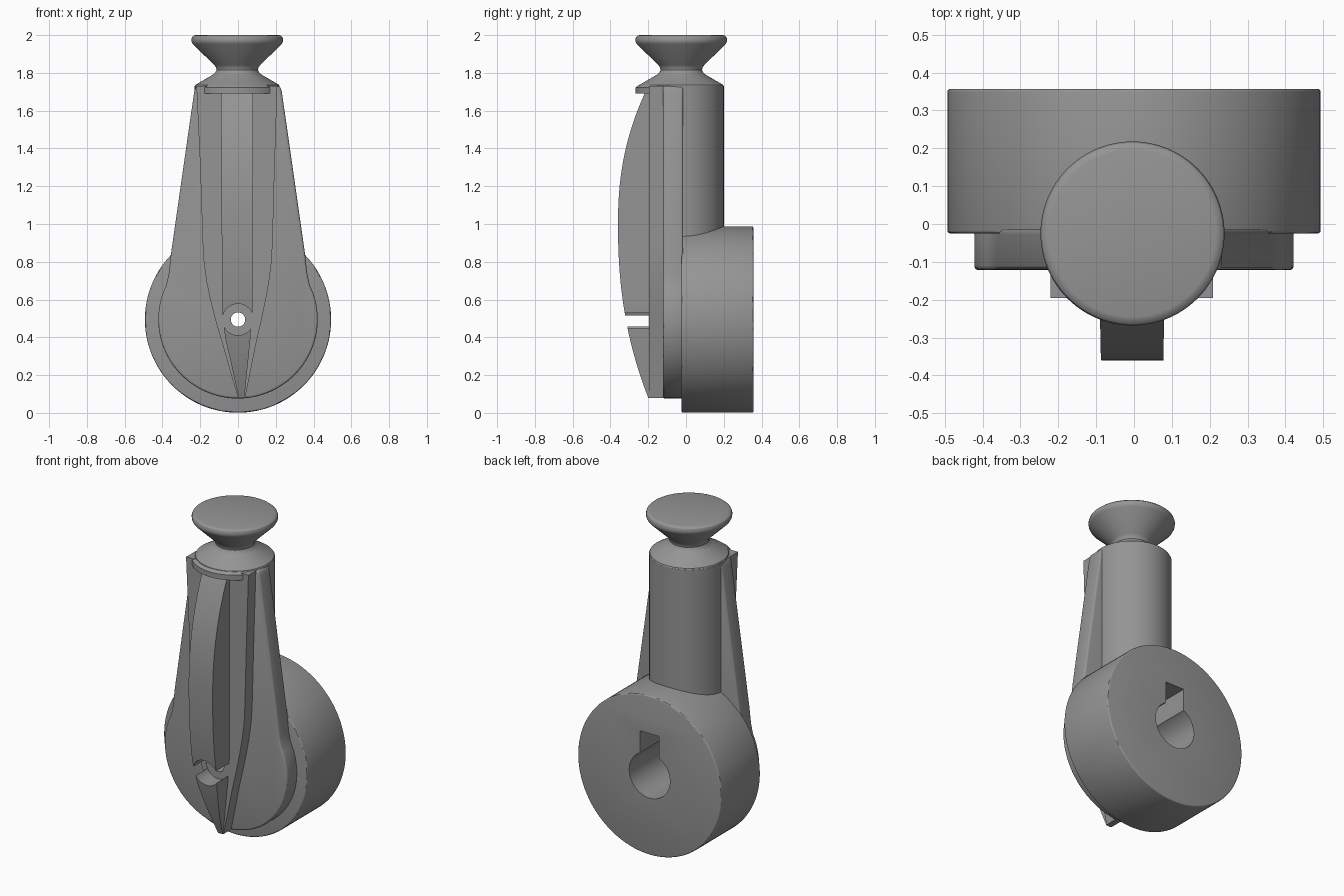
import bpy, bmesh, math

if "Cube" in bpy.data.objects:
    bpy.data.objects.remove(bpy.data.objects["Cube"])

grey = bpy.data.materials.new("plain grey")
grey.diffuse_color = (0.30, 0.30, 0.30, 1)
grey.use_nodes = True
grey.node_tree.nodes["Principled BSDF"].inputs["Base Color"].default_value = grey.diffuse_color
CZ = 0.494       # height of the hub axis
KX, KY = -0.004, -0.025   # vertical axis of the stem and knob


def finish(name, bm):
    bmesh.ops.remove_doubles(bm, verts=bm.verts, dist=1e-5)
    bmesh.ops.recalc_face_normals(bm, faces=bm.faces)
    me = bpy.data.meshes.new(name)
    bm.to_mesh(me)
    bm.free()
    ob = bpy.data.objects.new(name, me)
    bpy.context.collection.objects.link(ob)
    me.materials.append(grey)
    return ob


def loft(name, rings):
    """Skin a list of equal-length point rings and cap both ends."""
    bm = bmesh.new()
    rows = [[bm.verts.new(p) for p in r] for r in rings]
    n = len(rows[0])
    for a, b in zip(rows, rows[1:]):
        for i in range(n):
            j = (i + 1) % n
            bm.faces.new((a[i], a[j], b[j], b[i]))
    bm.faces.new(rows[0])
    bm.faces.new(rows[-1])
    return finish(name, bm)


def prism(name, outline, y0, y1):
    return loft(name, [[(x, y, z) for x, z in outline] for y in (y0, y1)])


def circle(r, n=96):
    return [(r * math.cos(2 * math.pi * i / n), CZ + r * math.sin(2 * math.pi * i / n))
            for i in range(n)]


def lathe(name, profile, n=96):
    return loft(name, [[(KX + r * math.cos(2 * math.pi * i / n),
                         KY + r * math.sin(2 * math.pi * i / n), z)
                        for i in range(n)] for r, z in profile])


def box(name, x0, x1, y0, y1, z0, z1):
    return prism(name, [(x0, z0), (x1, z0), (x1, z1), (x0, z1)], y0, y1)


def apply_mod(ob, mod):
    bpy.context.view_layer.objects.active = ob
    bpy.ops.object.modifier_apply(modifier=mod.name)


def boolean(ob, cutter, op='DIFFERENCE'):
    m = ob.modifiers.new("cut", 'BOOLEAN')
    m.operation, m.object, m.solver = op, cutter, 'EXACT'
    apply_mod(ob, m)


def bevel(ob, width):
    m = ob.modifiers.new("round", 'BEVEL')
    m.width, m.segments, m.limit_method = width, 3, 'ANGLE'
    m.angle_limit = math.radians(50)
    apply_mod(ob, m)


def lerp(table, z):
    for a, b in zip(table, table[1:]):
        if z <= b[0]:
            t = (z - a[0]) / (b[0] - a[0])
            return [p + (q - p) * t for p, q in zip(a[1:], b[1:])]
    return table[-1][1:]


# Round hub
hub = prism("hub", circle(0.493, 128), -0.025, 0.357)
bevel(hub, 0.008)

# Pear-shaped face plate: lower arc plus tapering flanks
arc = [math.radians(-206 + 232 * i / 60) for i in range(61)]
right = [(0.366, 0.74), (0.355, 0.84), (0.232, 1.70), (0.222, 1.73)]
outline = [(0.422 * math.cos(a), CZ + 0.418 * math.sin(a)) for a in arc]
outline += right + [(-x, z) for x, z in reversed(right)]
plate = prism("face_plate", outline, -0.122, -0.015)
bevel(plate, 0.012)

# Raised pointer body: height, left edge, right edge
rib_rows = [(0.08, 0.0, 0.038), (0.2, -0.035, 0.062), (0.35, -0.078, 0.092),
            (0.5, -0.122, 0.126), (0.6, -0.147, 0.147), (0.7, -0.168, 0.165),
            (0.8, -0.181, 0.178), (0.9, -0.187, 0.183), (1.3, -0.200, 0.194),
            (1.73, -0.220, 0.208)]
rib = prism("pointer_body", [(r, z) for z, l, r in rib_rows]
            + [(l, z) for z, l, r in reversed(rib_rows)], -0.195, -0.10)

# Bowed grip fin running down the middle
fin_rows = [(0.08, 0.004, 0.034), (0.4, -0.068, 0.066), (0.55, -0.084, 0.077),
            (1.71, -0.090, 0.079)]
rings = []
for i in range(49):
    z = 0.08 + 1.63 * i / 48
    l, r = lerp(fin_rows, z)
    t = (1 - z) / 0.92 if z < 1 else (z - 1) / 0.73
    y = -0.36 + 0.16 * t ** 2.25
    rings.append([(l, y, z), (r, y, z), (r, -0.15, z), (l, -0.15, z)])
fin = loft("grip_fin", rings)

# Stem, flattened where it meets the plate
stem = lathe("stem", [(0.225, 0.80), (0.225, 1.73)])
flat = box("flat_cutter", -0.5, 0.5, -0.5, -0.11, 0.5, 1.695)

# Lip overhanging the top of the fin
lip = lathe("lip", [(0.243, 1.69), (0.243, 1.722), (0.225, 1.735)])
front = box("lip_limit", -0.5, 0.5, -0.5, -0.19, 1.5, 1.9)

# Shoulder, neck and flared knob
knob = lathe("knob", [(0.225, 1.728), (0.221, 1.737), (0.130, 1.790), (0.116, 1.802),
                      (0.110, 1.815), (0.112, 1.828), (0.122, 1.842), (0.236, 1.953),
                      (0.242, 1.965), (0.243, 1.978), (0.239, 1.990),
                      (0.231, 1.997), (0.220, 2.0)])

# Bore with keyway at the back, screw hole and counterbore at the front
bore = prism("bore_cutter", circle(0.14, 64), 0.03, 0.6)
key = box("keyway_cutter", -0.065, 0.065, 0.03, 0.6, CZ, CZ + 0.26)
hole = prism("hole_cutter", circle(0.038, 48), -0.6, 0.6)
counterbore = prism("counterbore_cutter", circle(0.083, 64), -0.6, -0.193)

boolean(hub, bore)
boolean(hub, key)
for part in (hub, plate, rib):
    boolean(part, hole)
boolean(fin, counterbore)
boolean(fin, hole)
boolean(rib, counterbore)
boolean(stem, flat)
boolean(lip, front, 'INTERSECT')

for cutter in (bore, key, hole, counterbore, flat, front):
    bpy.data.objects.remove(cutter)

# Smooth curved sides, keep edges crisp
bpy.ops.object.select_all(action='DESELECT')
for ob in (hub, plate, rib, fin, stem, lip, knob):
    ob.select_set(True)
bpy.context.view_layer.objects.active = hub
bpy.ops.object.shade_smooth_by_angle(angle=math.radians(30))
